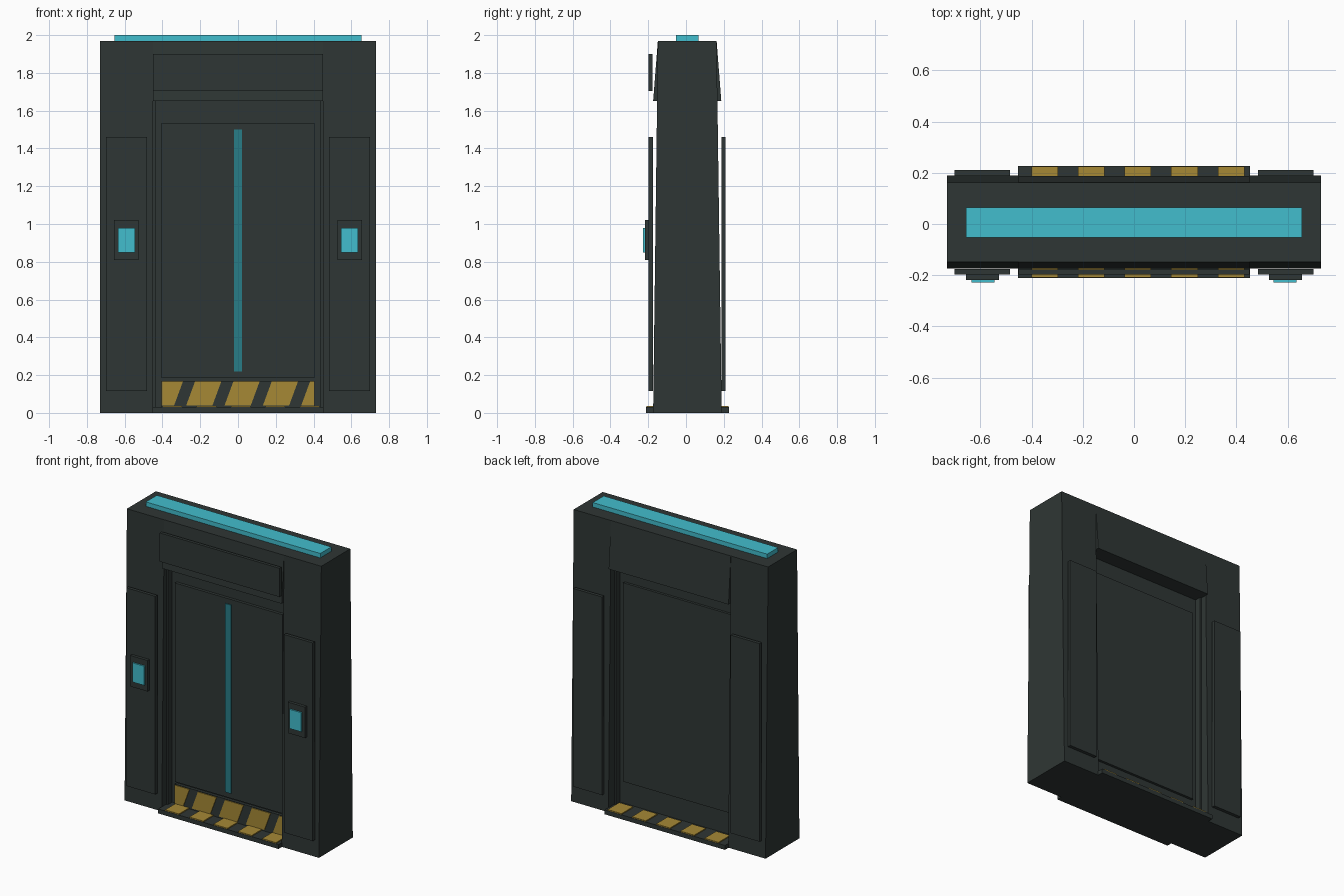
import bpy

if "Cube" in bpy.data.objects:
    bpy.data.objects.remove(bpy.data.objects["Cube"])


def material(name, rgb):
    m = bpy.data.materials.new(name)
    m.diffuse_color = (*rgb, 1)
    m.use_nodes = True
    m.node_tree.nodes["Principled BSDF"].inputs["Base Color"].default_value = m.diffuse_color
    return m


DARK = material("dark metal", (0.028, 0.037, 0.035))
CYAN = material("bright cyan", (0.055, 0.51, 0.61))
TEAL = material("dim teal", (0.022, 0.205, 0.245))
YELLOW = material("hazard yellow", (0.38, 0.25, 0.036))


def prism(name, mat, bottom, top):
    """Closed solid between two matching polygon loops."""
    n = len(bottom)
    faces = [tuple(reversed(range(n))), tuple(range(n, 2 * n))]
    faces += [(i, (i + 1) % n, n + (i + 1) % n, n + i) for i in range(n)]
    mesh = bpy.data.meshes.new(name)
    mesh.from_pydata(list(bottom) + list(top), [], faces)
    mesh.materials.append(mat)
    ob = bpy.data.objects.new(name, mesh)
    bpy.context.collection.objects.link(ob)
    return ob


def taper(name, mat, x0, x1, z0, ya, yb, z1, yc, yd):
    """Block whose depth goes from ya..yb at z0 to yc..yd at z1."""
    return prism(name, mat,
                 [(x0, ya, z0), (x1, ya, z0), (x1, yb, z0), (x0, yb, z0)],
                 [(x0, yc, z1), (x1, yc, z1), (x1, yd, z1), (x0, yd, z1)])


def box(name, mat, x0, x1, y0, y1, z0, z1):
    return taper(name, mat, x0, x1, z0, y0, y1, z1, y0, y1)


# Frame: two tapered pillars and a flared lintel
for side, x0, x1 in (("left", -0.73, -0.45), ("right", 0.45, 0.73)):
    taper("pillar_" + side, DARK, x0, x1, 0, -0.174, 0.189, 1.97, -0.149, 0.162)
taper("lintel", DARK, -0.45, 0.45, 1.65, -0.174, 0.187, 1.97, -0.149, 0.162)
box("lintel_panel", DARK, -0.45, 0.45, -0.198, -0.177, 1.705, 1.90)
box("top_light", CYAN, -0.655, 0.655, -0.053, 0.065, 1.965, 2.0)

# Side panels, keypads and inner jambs
for side, s in (("left", -1), ("right", 1)):
    def pair(name, mat, xa, xb, *rest):
        box(name + "_" + side, mat, *sorted((s * xa, s * xb)), *rest)
    pair("front_panel", DARK, 0.483, 0.70, -0.198, -0.176, 0.115, 1.46)
    pair("back_panel", DARK, 0.483, 0.70, 0.188, 0.21, 0.115, 1.46)
    pair("keypad", DARK, 0.527, 0.656, -0.218, -0.197, 0.81, 1.02)
    pair("keypad_screen", CYAN, 0.545, 0.634, -0.228, -0.217, 0.85, 0.98)
    pair("jamb", DARK, 0.438, 0.455, -0.125, 0.125, 0.02, 1.655)

# Door slab with a raised plate on each face
box("door", DARK, -0.45, 0.45, -0.08, 0.08, 0.02, 1.66)
box("door_plate_front", DARK, -0.405, 0.405, -0.10, -0.07, 0.185, 1.535)
box("door_plate_back", DARK, -0.405, 0.405, 0.07, 0.097, 0.185, 1.535)
box("door_light_strip", TEAL, -0.021, 0.021, -0.107, -0.095, 0.22, 1.50)

# Kick plate with slanted yellow stripes on the front
box("kick_plate", DARK, -0.405, 0.405, -0.10, -0.07, 0.03, 0.17)
dark_mid = [-0.283 + 0.203 * i for i in range(4)]
h, lean, zb, zt = 0.032, 0.023, 0.04, 0.165
for i in range(5):
    lb, lt = (-0.405, -0.405) if i == 0 else (
        dark_mid[i - 1] + h - lean, dark_mid[i - 1] + h + lean)
    rb, rt = (0.405, 0.405) if i == 4 else (
        dark_mid[i] - h - lean, dark_mid[i] - h + lean)
    loop = [(lb, zb), (lt, zt), (rt, zt), (rb, zb)]
    prism("kick_stripe_%d" % (i + 1), YELLOW,
          [(x, -0.099, z) for x, z in loop], [(x, -0.105, z) for x, z in loop])

# Threshold sill with yellow plates front and back
box("sill", DARK, -0.452, 0.452, -0.211, 0.227, 0, 0.03)
for i in range(5):
    x = -0.401 + 0.182 * i
    for side, y0, y1 in (("front", -0.209, -0.10), ("back", 0.10, 0.225)):
        box("sill_stripe_%s_%d" % (side, i + 1), YELLOW,
            x, x + 0.104, y0, y1, 0.029, 0.037)
